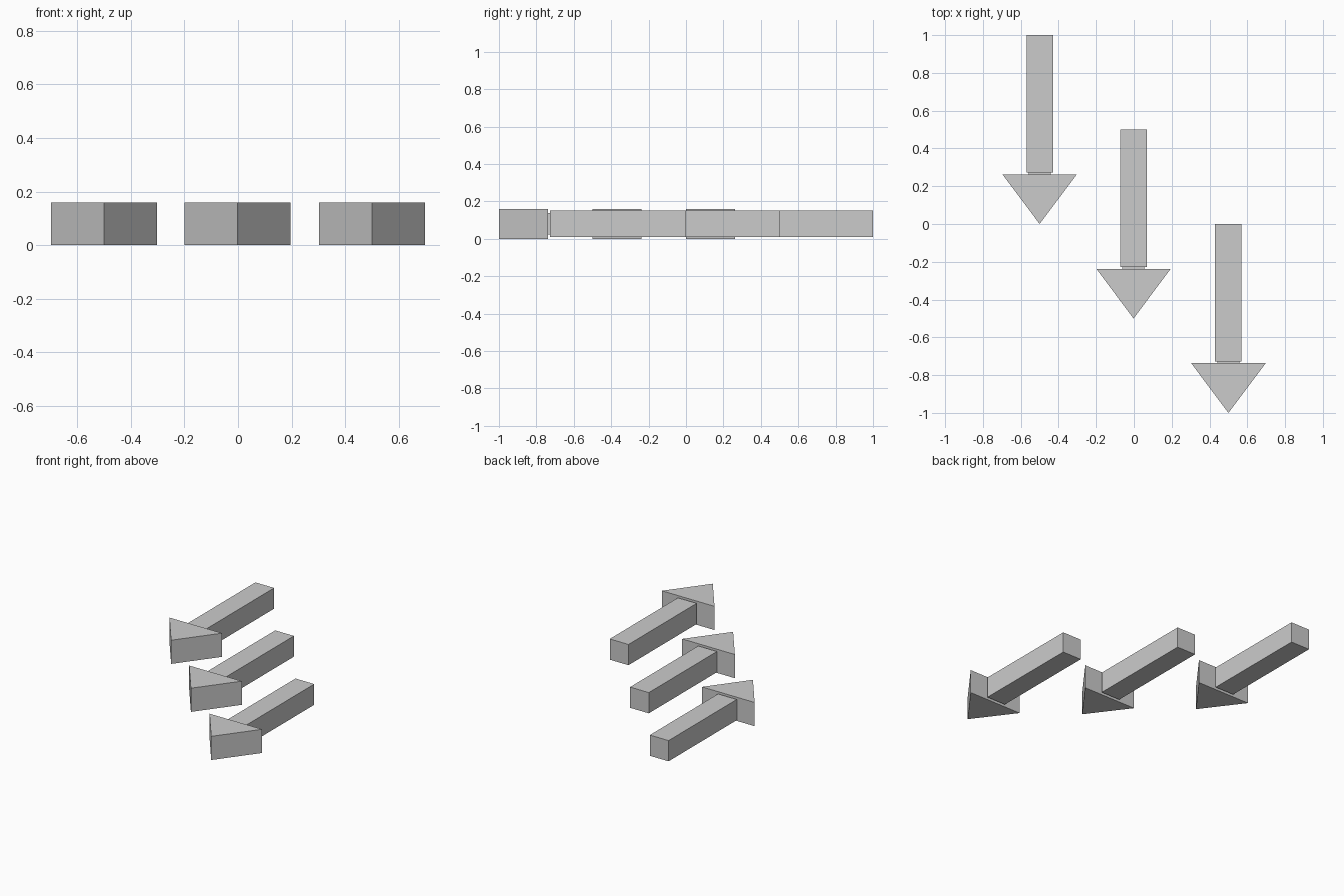
import bpy, bmesh

if "Cube" in bpy.data.objects:
    bpy.data.objects.remove(bpy.data.objects["Cube"])

MID_Z = 0.08


def prism(name, outline, half_height):
    """Extrude a flat outline (x, y) symmetrically about MID_Z."""
    bm = bmesh.new()
    face = bm.faces.new([bm.verts.new((x, y, MID_Z - half_height)) for x, y in outline])
    ext = bmesh.ops.extrude_face_region(bm, geom=[face])
    top = [v for v in ext["geom"] if isinstance(v, bmesh.types.BMVert)]
    bmesh.ops.translate(bm, verts=top, vec=(0, 0, 2 * half_height))
    bmesh.ops.recalc_face_normals(bm, faces=bm.faces)
    mesh = bpy.data.meshes.new(name)
    bm.to_mesh(mesh)
    bm.free()
    obj = bpy.data.objects.new(name, mesh)
    bpy.context.collection.objects.link(obj)
    return obj


def bar(name, half_width, y0, y1, half_height):
    w = half_width
    return prism(name, [(-w, y0), (w, y0), (w, y1), (-w, y1)], half_height)


# Three identical arrows pointing to the front, stepped diagonally
for i, (x, y) in enumerate([(-0.5, 0.0), (-0.002, -0.5), (0.5, -1.0)], 1):
    parts = [
        # Triangular head, tip at the local origin
        prism(f"arrow_head_{i}", [(0, 0), (0.197, 0.263), (-0.197, 0.263)], 0.08),
        # Thin recessed neck between head and shaft
        bar(f"arrow_neck_{i}", 0.058, 0.263, 0.272, 0.058),
        # Square shaft
        bar(f"arrow_shaft_{i}", 0.07, 0.272, 1.0, 0.07),
    ]
    for part in parts:
        part.location = (x, y, 0)
